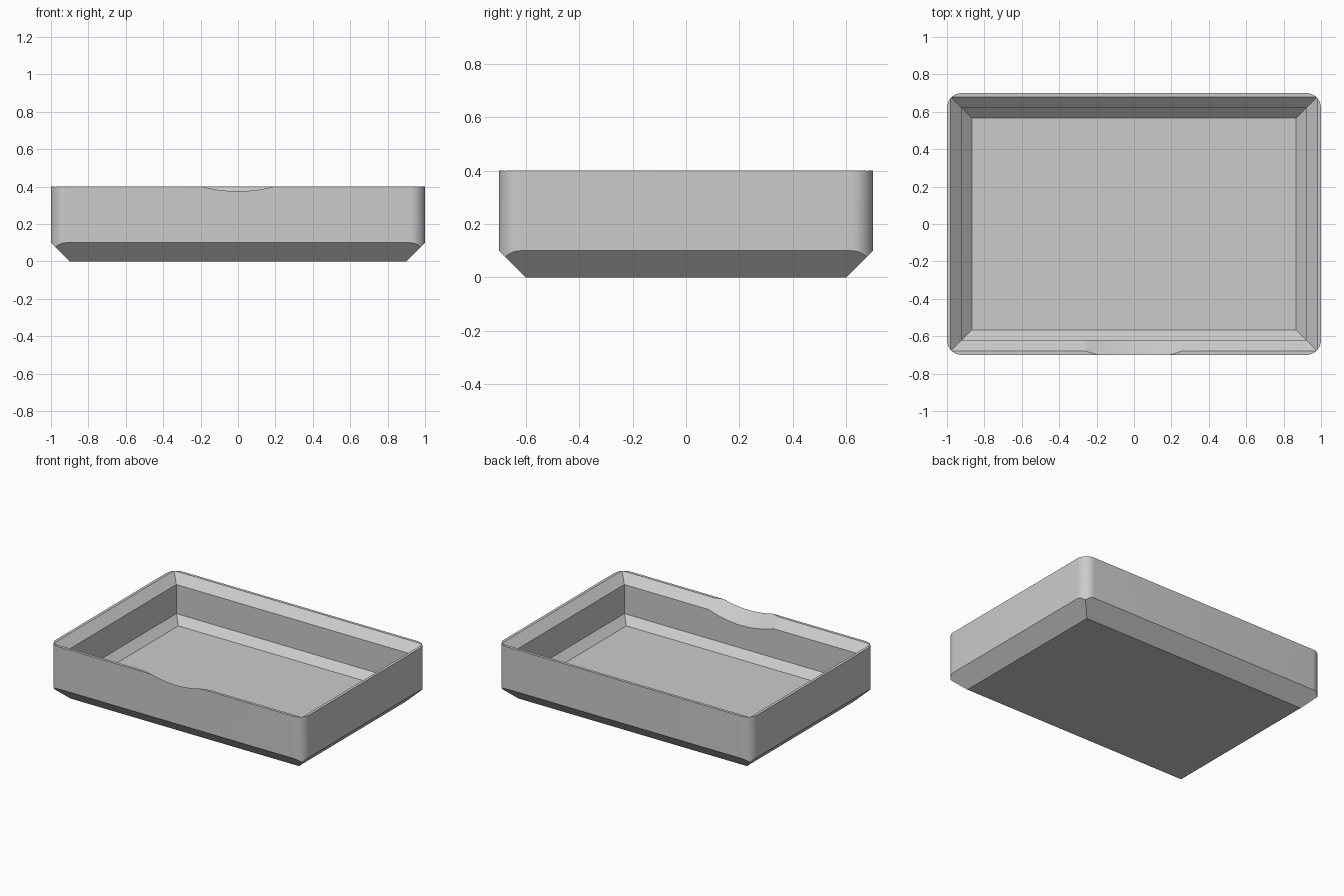
import bpy
import bmesh
from math import radians, sqrt
from mathutils import Matrix, Vector

cube = bpy.data.objects.get("Cube")
if cube:
    bpy.data.objects.remove(cube, do_unlink=True)

grey = bpy.data.materials.new("plain grey")
grey.use_nodes = True
grey.diffuse_color = (0.6, 0.6, 0.6, 1)
grey.node_tree.nodes["Principled BSDF"].inputs["Base Color"].default_value = grey.diffuse_color


def add_object(name, bm):
    bmesh.ops.recalc_face_normals(bm, faces=bm.faces)
    mesh = bpy.data.meshes.new(name)
    bm.to_mesh(mesh)
    bm.free()
    mesh.materials.append(grey)
    obj = bpy.data.objects.new(name, mesh)
    bpy.context.collection.objects.link(obj)
    return obj


def loft(name, sections, corner=0):
    """Stack of rectangles (half width, half depth, height), optionally with rounded corners."""
    bm = bmesh.new()
    rings = [[bm.verts.new((sx * w, sy * d, z))
              for sx, sy in ((-1, -1), (1, -1), (1, 1), (-1, 1))]
             for w, d, z in sections]
    bm.faces.new(rings[0])
    bm.faces.new(rings[-1])
    for low, high in zip(rings, rings[1:]):
        for i in range(4):
            j = (i + 1) % 4
            bm.faces.new((low[i], low[j], high[j], high[i]))
    if corner:
        uprights = [e for e in bm.edges
                    if abs(e.verts[0].co.z - e.verts[1].co.z) > 0.01]
        bmesh.ops.bevel(bm, geom=uprights, offset=corner, segments=12,
                        profile=0.5, affect='EDGES')
    return add_object(name, bm)


def cut(target, cutter, operation):
    mod = target.modifiers.new(cutter.name, 'BOOLEAN')
    mod.operation = operation
    mod.solver = 'EXACT'
    mod.object = cutter
    bpy.ops.object.select_all(action='DESELECT')
    bpy.context.view_layer.objects.active = target
    target.select_set(True)
    bpy.ops.object.modifier_apply(modifier=mod.name)
    bpy.data.objects.remove(cutter, do_unlink=True)


# Body: flared base trimmed by a rounded upright block
tray = loft("tray", [(0.9, 0.6, 0), (1.3, 1.0, 0.4)])
cut(tray, loft("rounded_outline", [(1, 0.7, -0.1), (1, 0.7, 0.5)], 0.08), 'INTERSECT')

# Cavity with sloped floor edge and flared lip
cut(tray, loft("cavity", [(0.867, 0.567, 0.08), (0.92, 0.62, 0.133), (0.92, 0.62, 0.34),
                          (0.98, 0.68, 0.4), (1.02, 0.72, 0.44)]), 'DIFFERENCE')

# Shallow scoop in the front lip, lying along the lip's slope
radius, length = 1.04, 0.6
slope = Vector((0, -1, 1)).normalized()
centre = Vector((0, -0.7, 0.375)) + Vector((0, 1, 1)) * radius / sqrt(2) + slope * 0.1
bm = bmesh.new()
bmesh.ops.create_cone(bm, cap_ends=True, segments=180, radius1=radius, radius2=radius,
                      depth=length, matrix=Matrix.Translation(centre) @ Matrix.Rotation(radians(45), 4, 'X'))
cut(tray, add_object("front_scoop", bm), 'DIFFERENCE')

# Smooth rounded corners and scoop, crisp edges elsewhere
bpy.ops.object.shade_smooth_by_angle(angle=radians(15))
